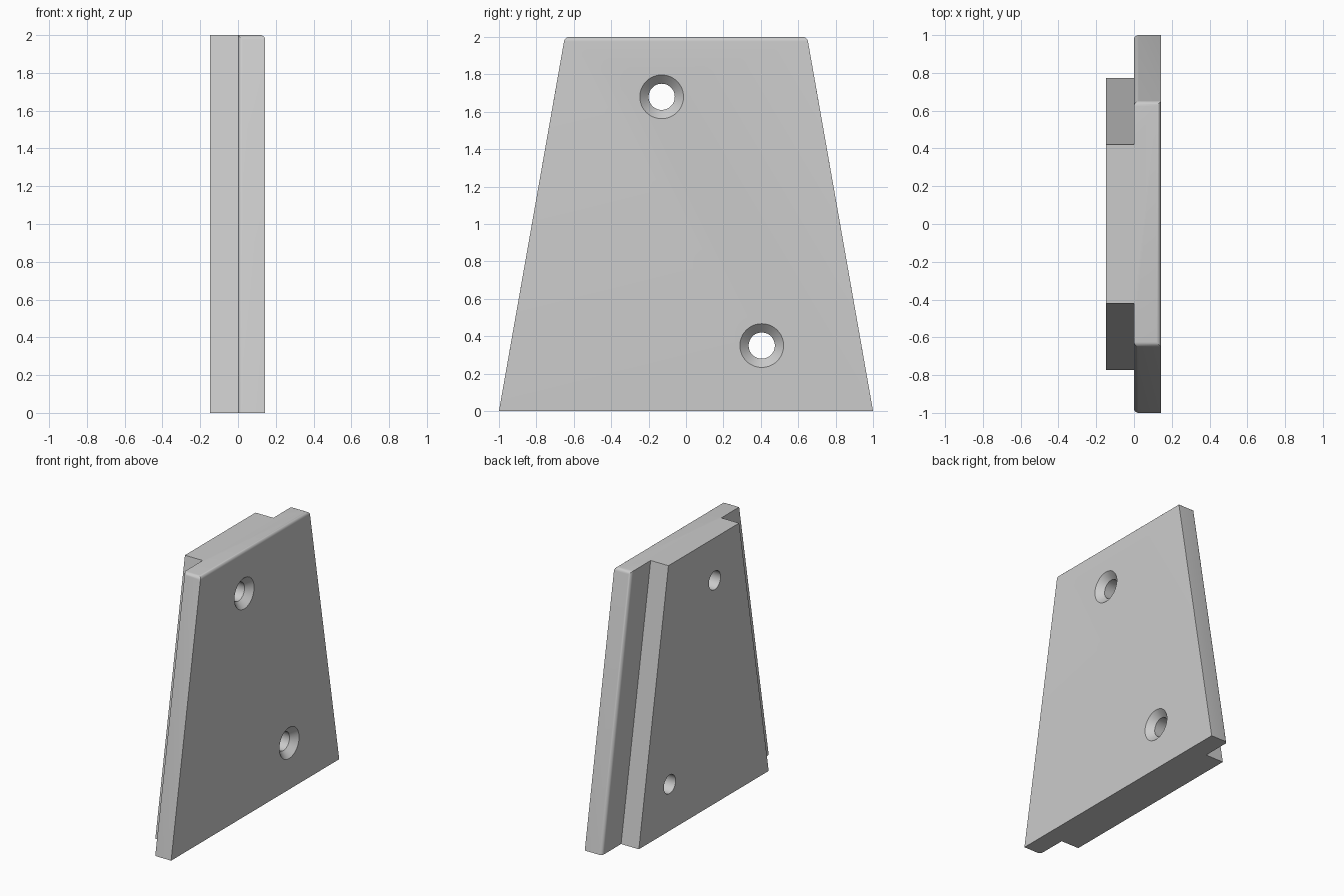
import bpy, bmesh, math
from mathutils import Matrix

if "Cube" in bpy.data.objects:
    bpy.data.objects.remove(bpy.data.objects["Cube"], do_unlink=True)

HEIGHT, TAPER = 2.0, 0.352
BACK, STEP, FACE = -0.148, 0.0, 0.143
ROUND = 0.024

grey = bpy.data.materials.new("plain grey")
grey.use_nodes = True
colour = (0.6, 0.6, 0.6, 1)
grey.diffuse_color = colour
grey.node_tree.nodes["Principled BSDF"].inputs["Base Color"].default_value = colour


def finish(bm, name):
    bmesh.ops.recalc_face_normals(bm, faces=bm.faces)
    mesh = bpy.data.meshes.new(name)
    bm.to_mesh(mesh)
    bm.free()
    mesh.materials.append(grey)
    obj = bpy.data.objects.new(name, mesh)
    bpy.context.collection.objects.link(obj)
    return obj


# Tapered plate with a narrower raised back, lofted from a T-shaped section
half = [(BACK, 0.772), (STEP, 0.772), (STEP, 1.0), (FACE, 1.0)]
section = half + [(x, -y) for x, y in reversed(half)]
bm = bmesh.new()
bottom = [bm.verts.new((x, y, 0)) for x, y in section]
top = [bm.verts.new((x, y - math.copysign(TAPER, y), HEIGHT)) for x, y in section]
bm.faces.new(bottom)
bm.faces.new(top)
n = len(section)
for i in range(n):
    j = (i + 1) % n
    bm.faces.new((bottom[i], bottom[j], top[j], top[i]))

# Rounded edges: outer slopes at the step, top corners, top edge of the face
pairs = [(bottom[2], top[2]), (bottom[5], top[5]),
         (top[2], top[3]), (top[4], top[5]), (top[3], top[4])]
bmesh.ops.bevel(bm, geom=[bm.edges.get(p) for p in pairs], offset=ROUND,
                segments=5, profile=0.5, affect='EDGES')
plate = finish(bm, "tapered_plate")


# Countersunk screw holes
def screw_hole(y, z):
    profile = [(BACK - 0.1, 0.07), (FACE - 0.047, 0.07), (FACE, 0.117), (FACE + 0.1, 0.117)]
    bm = bmesh.new()
    sides = 48
    rings = [[bm.verts.new((x, r * math.cos(a), r * math.sin(a)))
              for a in (math.tau * k / sides for k in range(sides))]
             for x, r in profile]
    for low, high in zip(rings, rings[1:]):
        for k in range(sides):
            m = (k + 1) % sides
            bm.faces.new((low[k], low[m], high[m], high[k]))
    bm.faces.new(rings[0])
    bm.faces.new(rings[-1])
    bm.transform(Matrix.Translation((0, y, z)))
    cutter = finish(bm, "hole_cutter")
    cutter.hide_render = True
    cut = plate.modifiers.new("screw hole", 'BOOLEAN')
    cut.operation, cut.solver, cut.object = 'DIFFERENCE', 'EXACT', cutter
    bpy.ops.object.modifier_apply(modifier=cut.name)
    bpy.data.objects.remove(cutter, do_unlink=True)


bpy.ops.object.select_all(action='DESELECT')
plate.select_set(True)
bpy.context.view_layer.objects.active = plate
for y, z in [(-0.13, 1.68), (0.405, 0.35)]:
    screw_hole(y, z)
bpy.ops.object.shade_smooth_by_angle(angle=math.radians(30))
